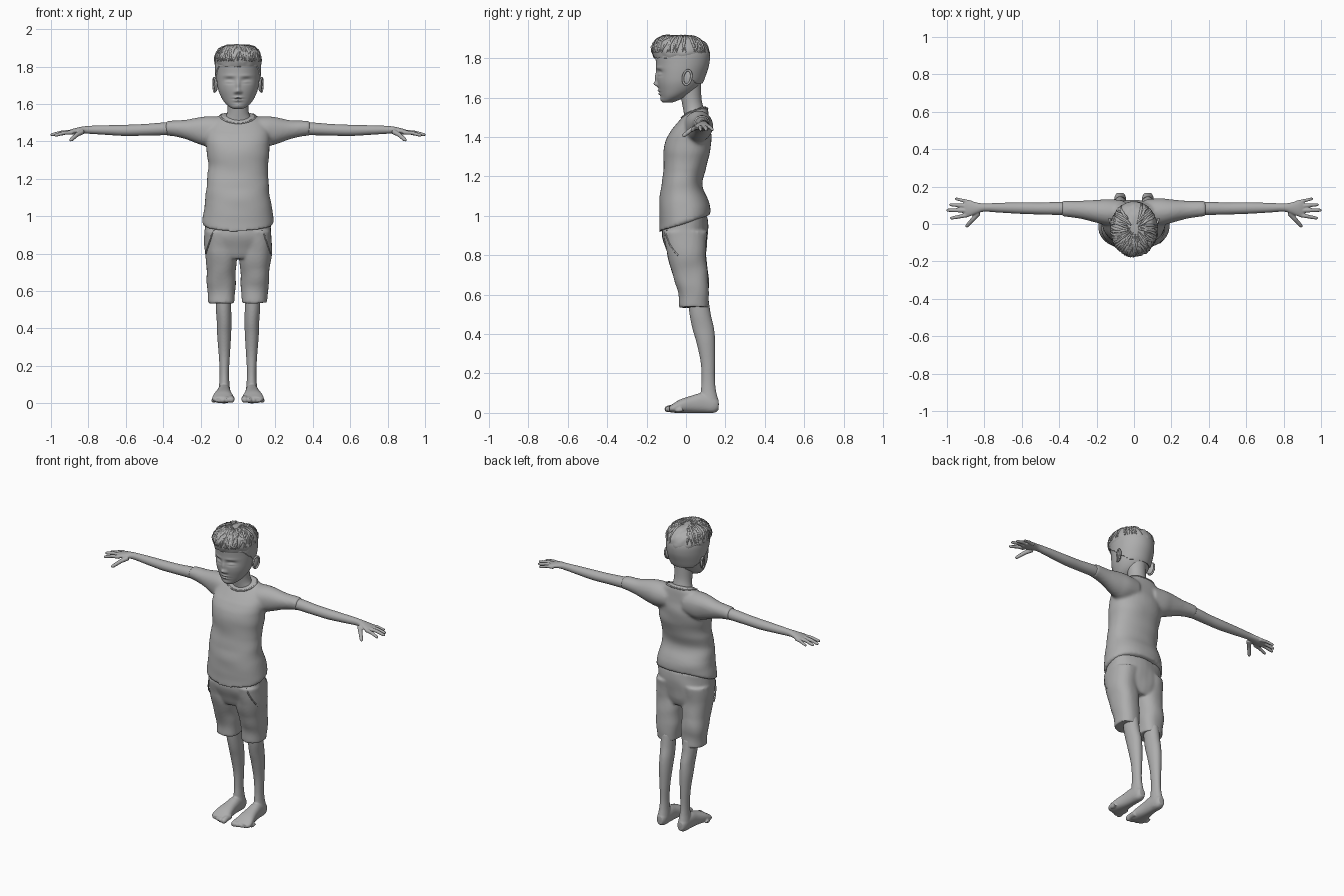
import bpy, bmesh, math, random
from mathutils import Vector, Matrix, noise
from mathutils.bvhtree import BVHTree

random.seed(4)
if "Cube" in bpy.data.objects:
    bpy.data.objects.remove(bpy.data.objects["Cube"], do_unlink=True)

grey = bpy.data.materials.new("clay grey")
grey.use_nodes = True
GREY = (0.42, 0.42, 0.42, 1)
grey.diffuse_color = GREY
grey.node_tree.nodes["Principled BSDF"].inputs["Base Color"].default_value = GREY


def spline(rows, steps):
    """Catmull-Rom interpolation through rows of any width."""
    out = []
    for i in range(len(rows) - 1):
        a, b, c, d = (rows[max(i - 1, 0)], rows[i], rows[i + 1], rows[min(i + 2, len(rows) - 1)])
        for s in range(steps):
            t = s / steps
            out.append([q + t * (r - p) / 2 + t * t * (p - 2.5 * q + 2 * r - s4 / 2)
                        + t ** 3 * (1.5 * (q - r) + (s4 - p) / 2)
                        for p, q, r, s4 in zip(a, b, c, d)])
    return out + [list(rows[-1])]


def skin_rings(bm, rings, closed=False):
    """Bridge equal rings of points; cap the ends unless closed."""
    loops = [[bm.verts.new(p) for p in ring] for ring in rings]
    n = len(loops[0])
    pairs = list(zip(loops, loops[1:])) + ([(loops[-1], loops[0])] if closed else [])
    for a, b in pairs:
        for k in range(n):
            bm.faces.new((a[k], a[(k + 1) % n], b[(k + 1) % n], b[k]))
    if not closed:
        bm.faces.new(loops[0][::-1])
        bm.faces.new(loops[-1])


def loft(bm, rows, axis="z", sides=32, steps=6, power=2.0, side=1):
    """Rows: position on the axis, two centre coordinates, two radii."""
    rings = []
    for pos, c1, c2, r1, r2 in spline(rows, steps):
        ring = []
        for k in range(sides):
            a = math.tau * k / sides
            u = c1 + r1 * math.copysign(abs(math.cos(a)) ** (2 / power), math.cos(a))
            v = c2 + r2 * math.copysign(abs(math.sin(a)) ** (2 / power), math.sin(a))
            ring.append({"z": (side * u, v, pos), "x": (side * pos, u, v), "y": (side * u, pos, v)}[axis])
        rings.append(ring)
    skin_rings(bm, rings)


def tube(bm, points, radii, closed=False, up=(0, 0, 1), sides=10):
    """Round tube along points with a radius at each."""
    pts = [Vector(p) for p in points]
    n, rings = len(pts), []
    for i, p in enumerate(pts):
        after = pts[(i + 1) % n] if closed else pts[min(i + 1, n - 1)]
        before = pts[i - 1] if closed else pts[max(i - 1, 0)]
        along = (after - before).normalized()
        across = along.cross(Vector(up)).normalized()
        over = across.cross(along)
        rings.append([p + radii[i] * (across * math.cos(math.tau * k / sides)
                                      + over * math.sin(math.tau * k / sides)) for k in range(sides)])
    skin_rings(bm, rings, closed)


def finish(name, bm, voxel=0, smooth=0, mirror=False, solid=0):
    """Turn the bmesh into an object, bake its modifiers and shade it."""
    bmesh.ops.recalc_face_normals(bm, faces=bm.faces)
    mesh = bpy.data.meshes.new(name)
    bm.to_mesh(mesh)
    bm.free()
    obj = bpy.data.objects.new(name, mesh)
    bpy.context.collection.objects.link(obj)
    if voxel:
        mod = obj.modifiers.new("blend", "REMESH")
        mod.mode, mod.voxel_size = "VOXEL", voxel
    if smooth:
        mod = obj.modifiers.new("soften", "SMOOTH")
        mod.factor, mod.iterations = 0.5, smooth
    if solid:
        mod = obj.modifiers.new("thickness", "SOLIDIFY")
        mod.thickness, mod.offset = solid, 1
    if mirror:
        obj.modifiers.new("pair", "MIRROR")
    baked = bpy.data.meshes.new_from_object(obj.evaluated_get(bpy.context.evaluated_depsgraph_get()))
    obj.modifiers.clear()
    obj.data = baked
    baked.materials.clear()
    baked.materials.append(grey)
    baked.shade_smooth()
    baked.set_sharp_from_angle(angle=math.radians(60))
    return obj


def surface(obj):
    return BVHTree.FromPolygons([v.co for v in obj.data.vertices], [p.vertices for p in obj.data.polygons])


def wrinkle(obj, scale, amount):
    """Soft cloth folds or hair clumps pushed along the normals."""
    moves = [v.normal * amount * noise.noise(v.co * Vector(scale)) for v in obj.data.vertices]
    for v, move in zip(obj.data.vertices, moves):
        v.co += move


# Shirt: torso and sleeves blended, with slanted hem and neckline
bm = bmesh.new()
loft(bm, [(.965, 0, -.008, .188, .130), (1.03, 0, -.008, .187, .129), (1.1, 0, -.015, .172, .119),
          (1.17, 0, -.02, .165, .104), (1.24, 0, -.008, .162, .106), (1.33, 0, .005, .165, .117),
          (1.4, 0, .015, .17, .112), (1.46, 0, .03, .165, .092), (1.51, 0, .045, .132, .068),
          (1.54, 0, .05, .085, .052)], power=2.25, sides=48)
for v in bm.verts:
    if v.co.z < 1.12:
        v.co.z += .35 * v.co.y * (1.12 - v.co.z) / .155
    elif v.co.z > 1.44:
        v.co.z += .3 * (v.co.y - .05) * (v.co.z - 1.44) / .1
for side in (1, -1):
    loft(bm, [(.06, .06, 1.455, .07, .07), (.14, .063, 1.45, .072, .082), (.2, .068, 1.455, .062, .075),
              (.28, .077, 1.463, .049, .052), (.35, .082, 1.47, .043, .042), (.385, .083, 1.47, .041, .04)],
         axis="x", side=side)
shirt = finish("shirt", bm, voxel=.009, smooth=5)
wrinkle(shirt, (5, 5, 13), .007)

# Neckline: thin band laid on the shirt
bm = bmesh.new()
cloth = surface(shirt)
ring = [math.tau * k / 40 for k in range(40)]
tube(bm, [cloth.find_nearest(Vector((.092 * math.cos(a), .045 + .075 * math.sin(a), 1.528 + .025 * math.sin(a))))[0]
          for a in ring], [.005] * 40, closed=True)
finish("neckline", bm, smooth=2)

# Shorts: hips and two trouser legs
bm = bmesh.new()
loft(bm, [(1.0, 0, -.005, .175, .113), (.9, 0, -.005, .18, .116), (.82, 0, .003, .172, .1),
          (.775, 0, .005, .15, .08)], power=2.3)
for side in (1, -1):
    loft(bm, [(.92, .095, -.003, .086, .112), (.8, .092, .004, .085, .098), (.68, .09, .028, .078, .088),
              (.6, .088, .038, .074, .077), (.535, .088, .04, .071, .073)], power=2.3, side=side)
shorts = finish("shorts", bm, voxel=.008, smooth=5)
wrinkle(shorts, (9, 9, 11), .007)

# Pocket seams on the hips
bm = bmesh.new()
cloth = surface(shorts)
tube(bm, [cloth.find_nearest(Vector((.13 + .04 * t, -.1 + .06 * t * t, .93 - .13 * t)))[0]
          for t in (0, .2, .4, .6, .8, 1)], [.004] * 6)
finish("pocket_seams", bm, mirror=True)

# Arms with hands and fingers
bm = bmesh.new()
loft(bm, [(.3, .08, 1.47, .035, .035), (.4, .083, 1.467, .035, .034), (.5, .083, 1.462, .032, .031),
          (.6, .085, 1.459, .031, .03), (.72, .087, 1.461, .026, .025), (.8, .088, 1.462, .022, .021),
          (.84, .085, 1.46, .03, .018), (.885, .083, 1.452, .044, .015), (.91, .082, 1.447, .04, .01)], axis="x")
for base, tip, radius in [((.885, .049, 1.448), (.983, .03, 1.432), .0105),
                          ((.89, .072, 1.45), (1.003, .074, 1.435), .011),
                          ((.885, .095, 1.449), (.988, .104, 1.435), .0105),
                          ((.87, .115, 1.449), (.958, .136, 1.436), .0095),
                          ((.83, .06, 1.453), (.898, -.016, 1.405), .0125)]:
    a, b = Vector(base), Vector(tip)
    bend = Vector((0, 0, .005))
    tube(bm, [a, a.lerp(b, .45) + bend, a.lerp(b, .9), b], [radius * 1.15, radius, radius * .85, radius * .5])
finish("arms", bm, voxel=.004, smooth=3, mirror=True)

# Lower legs with feet and toes
bm = bmesh.new()
loft(bm, [(.58, .078, .062, .042, .052), (.5, .077, .072, .041, .054), (.43, .074, .087, .039, .055),
          (.36, .074, .1, .037, .048), (.26, .073, .111, .03, .037), (.17, .073, .113, .025, .034),
          (.11, .073, .114, .027, .039), (.05, .074, .118, .033, .049), (.012, .074, .12, .028, .042)])
loft(bm, [(.165, .074, .04, .02, .026), (.14, .074, .043, .031, .043), (.08, .075, .05, .036, .05),
          (.03, .077, .044, .041, .044), (-.03, .08, .034, .053, .034), (-.065, .081, .024, .057, .023),
          (-.085, .081, .02, .045, .014)], axis="y", power=2.3)
for i in range(5):
    x, r, y = .036 + .0235 * i, .018 - .0015 * i, -.102 + .007 * i * i / 2
    tube(bm, [(x, -.03, r + .008), (x, y + .03, r + .007), (x, y + .008, r + .001), (x, y - .006, r)],
         [r, r, r, r * .6])
finish("legs", bm, voxel=.005, smooth=3, mirror=True)

# Neck
bm = bmesh.new()
loft(bm, [(1.45, 0, .05, .085, .052), (1.51, 0, .045, .075, .054), (1.55, 0, .036, .059, .052),
          (1.6, 0, .026, .055, .052), (1.69, 0, .015, .062, .062)])
finish("neck", bm)

# Head: lofted skull with the face pushed in and out by soft brushes
bm = bmesh.new()
loft(bm, [(1.574, 0, -.093, .022, .022), (1.583, 0, -.085, .043, .038), (1.605, 0, -.063, .069, .065),
          (1.635, 0, -.044, .089, .092), (1.675, 0, -.033, .105, .112), (1.72, 0, -.026, .113, .123),
          (1.77, 0, -.02, .117, .132), (1.82, 0, -.02, .117, .134), (1.86, 0, -.022, .105, .118),
          (1.89, 0, -.025, .075, .085), (1.905, 0, -.025, .02, .025)], sides=128, steps=9)
brushes = [(.045, 1.726, .027, .016, .013), (.045, 1.718, .019, .01, -.008), (.045, 1.71, .021, .004, .004),
           (.045, 1.75, .03, .008, -.004), (.014, 1.663, .009, .008, -.006), (0, 1.7, .011, .03, -.01),
           (0, 1.669, .014, .012, -.017), (0, 1.635, .022, .006, -.008), (0, 1.619, .02, .007, -.008),
           (0, 1.627, .026, .003, .004), (0, 1.592, .022, .012, -.005)]
for v in bm.verts:
    if v.co.y < -.06:
        x, z = abs(v.co.x), v.co.z
        v.co.y += sum(d * math.exp(-((x - cx) / sx) ** 2 - ((z - cz) / sz) ** 2) for cx, cz, sx, sz, d in brushes)
head = finish("head", bm)

# Ears: flat shell with a raised rim
bm = bmesh.new()
tilt = Matrix.Translation((.119, .008, 1.702)) @ Matrix.Rotation(-.3, 4, "Z") @ Matrix.Rotation(-.2, 4, "X")
bmesh.ops.create_uvsphere(bm, u_segments=20, v_segments=12, radius=1,
                          matrix=tilt @ Matrix.Diagonal((.009, .023, .037, 1)))
tube(bm, [tilt @ Vector((.007, .022 * math.cos(a), .037 * math.sin(a))) for a in ring],
     [.0055] * 40, closed=True, up=(1, 0, 0))
finish("ears", bm, mirror=True)

# Short hair: skull patch above a hairline that drops to the nape
bm = bmesh.new()
bm.from_mesh(head.data)
below = []
for f in bm.faces:
    c = f.calc_center_median()
    back = min(max((c.y + .1) / .15, 0), 1)
    if c.z < 1.805 - .13 * back:
        below.append(f)
bmesh.ops.delete(bm, geom=below, context="FACES")
finish("short_hair", bm, solid=.006)

# Top hair: fuller mass with swept locks
bm = bmesh.new()
loft(bm, [(1.8, 0, -.022, .119, .139), (1.83, 0, -.027, .126, .147), (1.86, 0, -.03, .121, .141),
          (1.89, 0, -.034, .103, .118), (1.907, 0, -.034, .072, .083), (1.915, 0, -.034, .02, .025)], sides=64)
top_hair = finish("top_hair", bm, smooth=2)
wrinkle(top_hair, (40, 25, 25), .006)
scalp = surface(top_hair)
bm = bmesh.new()
for i in range(80):
    angle = -math.pi / 2 + random.uniform(-1, 1) * (1.1 if i % 2 else 2.6)
    start, swirl = random.uniform(.02, .07), random.uniform(-.4, .4)
    path = []
    for k in range(7):
        reach = start + (.15 - start) * k / 6
        a = angle + swirl * k / 6
        guess = Vector((reach * math.cos(a) * .85, -.025 + reach * math.sin(a), 1.93 - 4.5 * reach * reach))
        hit, normal = scalp.find_nearest(guess)[:2]
        path.append(hit + normal * .001)
    tube(bm, path, [.002, .005, .006, .007, .006, .005, .002], sides=6)
finish("hair_locks", bm)
